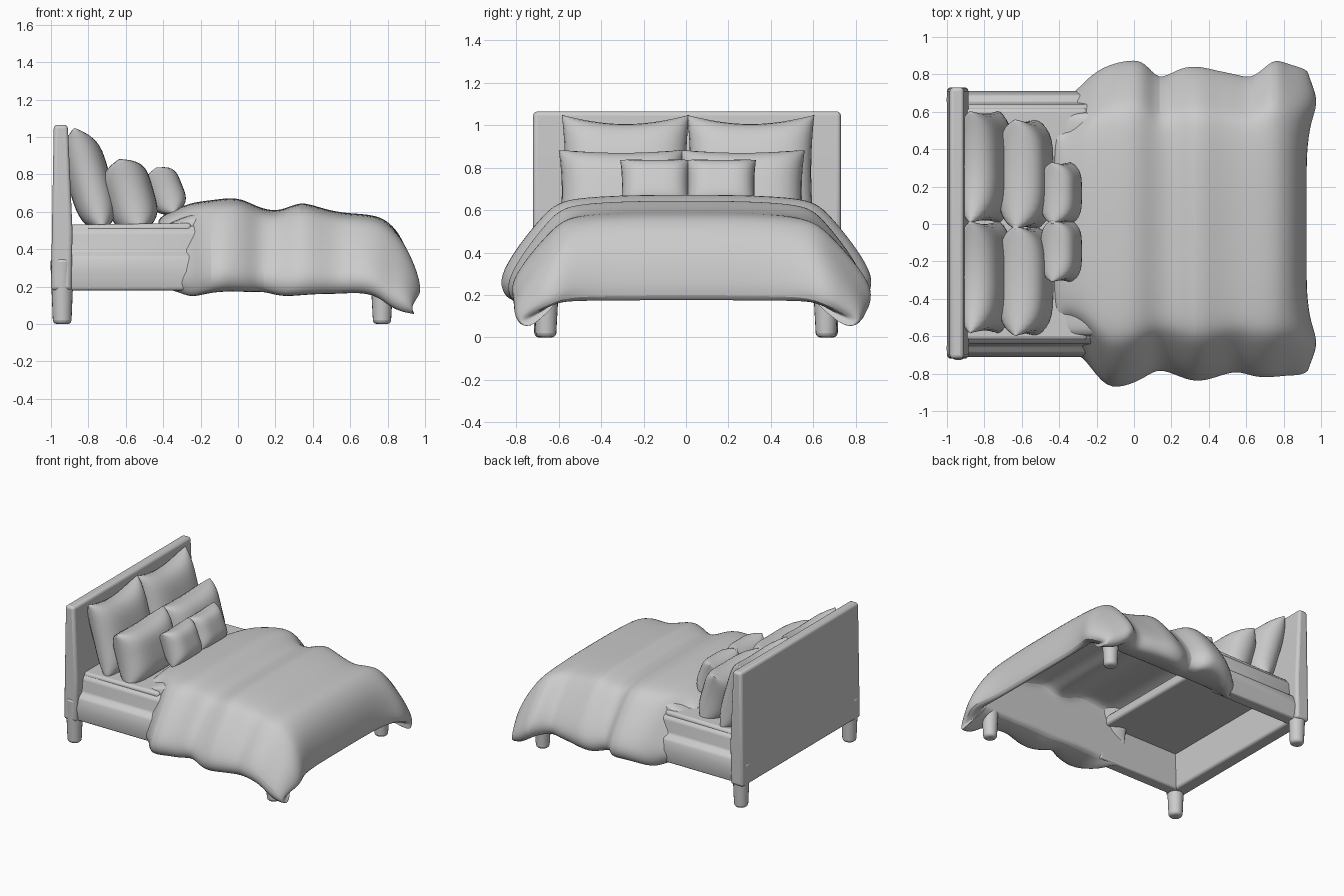
import bpy, bmesh, math
from mathutils import Matrix, Vector

if "Cube" in bpy.data.objects:
    bpy.data.objects.remove(bpy.data.objects["Cube"])


def finish(bm, name, subsurf=0, bevel=0.0):
    bmesh.ops.recalc_face_normals(bm, faces=bm.faces[:])
    me = bpy.data.meshes.new(name)
    bm.to_mesh(me)
    bm.free()
    ob = bpy.data.objects.new(name, me)
    bpy.context.collection.objects.link(ob)
    if bevel:
        m = ob.modifiers.new("Bevel", 'BEVEL')
        m.width, m.segments = bevel, 3
    if subsurf:
        m = ob.modifiers.new("Subdivision", 'SUBSURF')
        m.levels = m.render_levels = subsurf
    for p in me.polygons:
        p.use_smooth = True
    bpy.ops.object.select_all(action='DESELECT')
    ob.select_set(True)
    bpy.context.view_layer.objects.active = ob
    bpy.ops.object.shade_smooth_by_angle(angle=math.radians(50))
    return ob


def prism(name, profile, axis, a, b, bevel=0.02):
    """Extrude a 2D profile along x (profile = y,z) or y (profile = x,z)."""
    bm = bmesh.new()
    put = (lambda p, t: (t, p[0], p[1])) if axis == 'x' else (lambda p, t: (p[0], t, p[1]))
    ends = [[bm.verts.new(put(p, t)) for p in profile] for t in (a, b)]
    n = len(profile)
    for e in ends:
        bm.faces.new(e)
    for i in range(n):
        k = (i + 1) % n
        bm.faces.new((ends[0][i], ends[0][k], ends[1][k], ends[1][i]))
    return finish(bm, name, bevel=bevel)


def leg(name, x, y, top, r):
    bm = bmesh.new()
    bmesh.ops.create_cone(bm, cap_ends=True, segments=20, radius1=r * 0.85, radius2=r * 1.1,
                          depth=top, matrix=Matrix.Translation((x, y, top / 2)))
    finish(bm, name, bevel=0.02)


def pillow(name, centre, width, height, thick, lean, sag=0.05, n=18):
    """Cushion with pinched corners, leaning back towards the headboard."""
    bm = bmesh.new()
    rot = Matrix.Rotation(math.radians(-lean), 3, 'Y')
    for side in (1, -1):
        grid = []
        for i in range(n + 1):
            row = []
            for j in range(n + 1):
                u = math.sin(math.pi / 2 * (2 * i / n - 1))
                v = math.sin(math.pi / 2 * (2 * j / n - 1))
                y = u * width / 2 * (1 - 0.05 * (1 - v * v))
                z = v * height / 2
                z -= sag * (1 - u * u) * max(v, 0)
                t = side * thick / 2 * max((1 - u ** 4) * (1 - v ** 4), 0) ** 0.5
                row.append(bm.verts.new(Vector(centre) + rot @ Vector((t, y, z))))
            grid.append(row)
        for i in range(n):
            for j in range(n):
                bm.faces.new((grid[i][j], grid[i + 1][j], grid[i + 1][j + 1], grid[i][j + 1]))
    bmesh.ops.remove_doubles(bm, verts=bm.verts[:], dist=1e-5)
    finish(bm, name)


# Headboard panel, tapering towards the top
prism("headboard", [(-1.0, 0.18), (-0.89, 0.18), (-0.885, 0.5), (-0.91, 1.065), (-0.985, 1.065)],
      'y', -0.72, 0.73)

# Side rails with mattress edge above, and legs
rail = [(0.60, 0.18), (0.69, 0.18), (0.71, 0.28), (0.69, 0.36), (0.65, 0.39), (0.64, 0.49), (0.60, 0.53)]
for s, tag in ((1, "back"), (-1, "front")):
    prism("side_rail_" + tag, [(y * s, z) for y, z in rail], 'x', -0.93, -0.2, 0.012)
    leg("head_leg_" + tag, -0.94, 0.665 * s, 0.35, 0.058)
    leg("foot_leg_" + tag, 0.77, 0.66 * s, 0.25, 0.056)

# Mattress top at the head end (open underneath)
prism("mattress_top", [(-0.92, 0.46), (-0.25, 0.46), (-0.25, 0.54), (-0.92, 0.53)], 'y', -0.62, 0.62)

# Duvet rows: x, top z, bottom z, half width at back, half width at front, corner flare
rows = [(-0.43, 0.57, 0.20, 0.66, 0.66, 0.06),
        (-0.34, 0.61, 0.17, 0.69, 0.68, 0.03),
        (-0.25, 0.65, 0.12, 0.79, 0.74, 0),
        (-0.15, 0.66, 0.16, 0.86, 0.90, 0),
        (-0.02, 0.68, 0.17, 0.89, 0.87, 0),
        (0.06, 0.65, 0.16, 0.88, 0.83, 0),
        (0.13, 0.615, 0.17, 0.77, 0.78, 0),
        (0.23, 0.60, 0.13, 0.84, 0.82, 0),
        (0.33, 0.66, 0.14, 0.86, 0.86, 0),
        (0.44, 0.62, 0.15, 0.83, 0.83, 0),
        (0.55, 0.595, 0.15, 0.81, 0.79, 0),
        (0.64, 0.59, 0.16, 0.78, 0.83, 0),
        (0.74, 0.58, 0.14, 0.90, 0.83, 0),
        (0.81, 0.545, 0.07, 0.87, 0.82, 0.01),
        (0.88, 0.46, 0.04, 0.85, 0.82, 0.03),
        (0.92, 0.33, 0.04, 0.83, 0.80, 0.06),
        (0.93, 0.17, 0.04, 0.80, 0.78, 0.07)]
outer = [(0, 1.0), (0.25, 1.0), (0.48, 0.985), (0.65, 0.955), (0.73, 0.88), (0.82, 0.70),
         (0.91, 0.50), (1.0, 0.24), (0.98, 0.08), (0.92, 0.0)]
inner = [(0, 1.0), (0.3, 1.0), (0.6, 1.0), (0.88, 1.0), (1.0, 0.97), (1.0, 0.75),
         (1.0, 0.5), (1.0, 0.3), (1.0, 0.12), (1.0, 0.0)]
order = [(-1, k) for k in range(9, 0, -1)] + [(1, k) for k in range(10)]
bm = bmesh.new()
P, Q = [], []
for x, zt, zb, wb, wf, flare in rows:
    p, q = [], []
    for s, k in order:
        w = wb if s > 0 else wf
        f, g = outer[k]
        bump = flare * max(0.0, 1 - abs(f - 0.8) / 0.22)
        p.append(bm.verts.new((x + bump, s * f * w, zb + g * (zt - zb))))
        f, g = inner[k]
        top, low = max(zt - 0.06, 0.17), min(0.18, zt)
        q.append(bm.verts.new((min(x, 0.85 + (x - 0.85) * 0.25), s * f * 0.6, low + g * (top - low))))
    P.append(p)
    Q.append(q)
R, C = len(rows), len(order)
for G in (P, Q):
    for i in range(R - 1):
        for j in range(C - 1):
            bm.faces.new((G[i][j], G[i + 1][j], G[i + 1][j + 1], G[i][j + 1]))
for i in (0, R - 1):
    for j in range(C - 1):
        bm.faces.new((P[i][j], P[i][j + 1], Q[i][j + 1], Q[i][j]))
for j in (0, C - 1):
    for i in range(R - 1):
        bm.faces.new((P[i][j], P[i + 1][j], Q[i + 1][j], Q[i][j]))
finish(bm, "duvet", subsurf=2)

# Pillows: large at the back, medium in the middle, two small in front
for s, tag in ((1, "back"), (-1, "front")):
    pillow("large_pillow_" + tag, (-0.80, 0.295 * s + 0.01, 0.78), 0.60, 0.56, 0.23, 16)
    pillow("medium_pillow_" + tag, (-0.58, 0.285 * s - 0.02, 0.69), 0.59, 0.40, 0.26, 16, 0.02)
    pillow("small_pillow_" + tag, (-0.39, 0.155 * s + 0.01, 0.715), 0.33, 0.26, 0.19, 22, 0.01)
